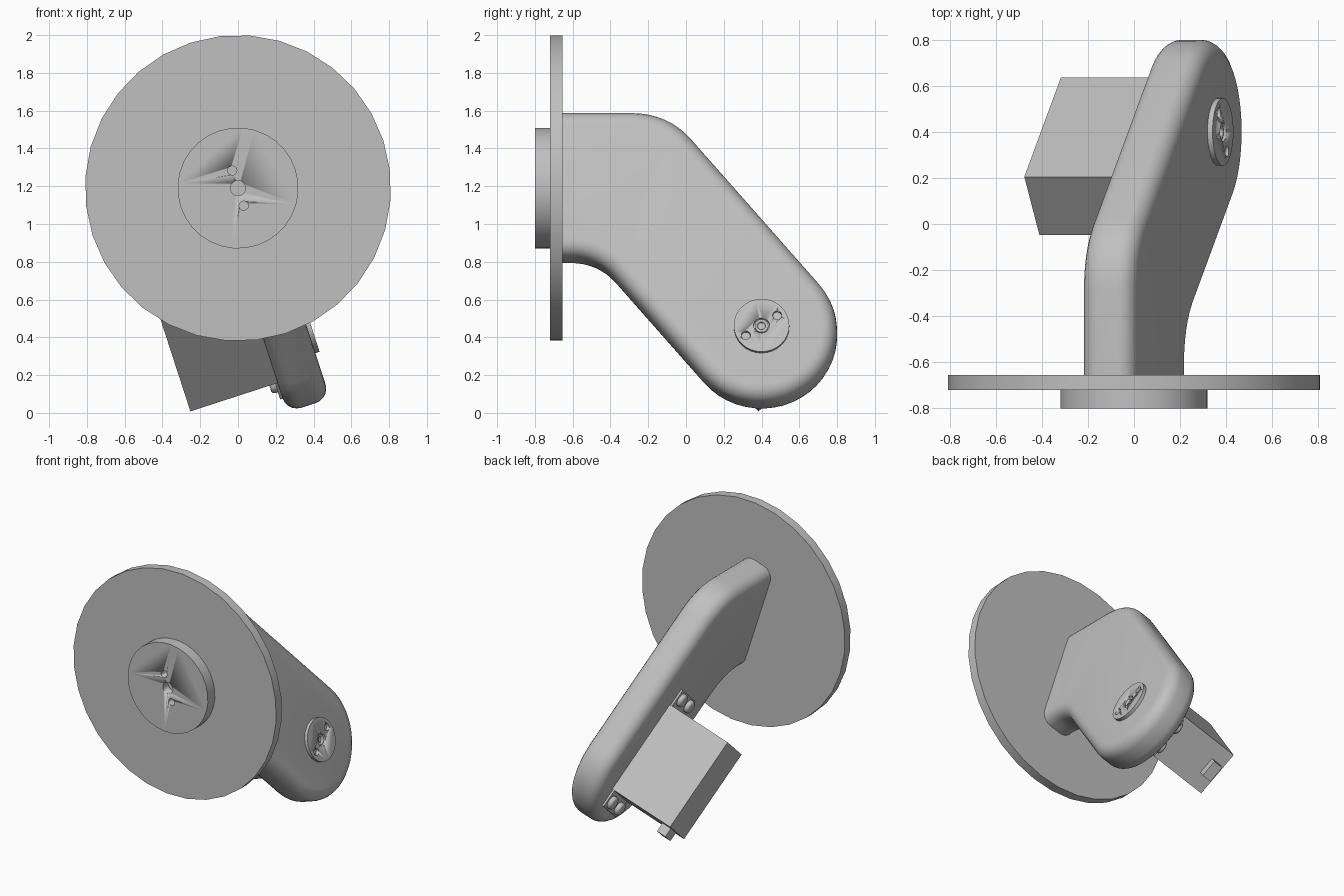
import bpy, bmesh, math
from mathutils import Matrix, Vector

cube = bpy.data.objects.get("Cube")
if cube:
    bpy.data.objects.remove(cube, do_unlink=True)

grey = bpy.data.materials.new("light_grey")
grey.use_nodes = True
grey.diffuse_color = (0.527, 0.527, 0.527, 1)
grey.node_tree.nodes["Principled BSDF"].inputs["Base Color"].default_value = grey.diffuse_color

# Frames: the whole link leans about the y axis; the servo follows the slanted arm
LINK = Matrix.Translation((0, 0, 1.19)) @ Matrix.Rotation(math.radians(-18), 4, 'Y')
PIVOT = Vector((0.4, -0.81))
ELBOW = Vector((-0.28, 0))
SLANT = 50


def joint_frame(degrees):
    return LINK @ Matrix.Translation((0, *PIVOT)) @ Matrix.Rotation(math.radians(-degrees), 4, 'X')


SERVO = joint_frame(SLANT)
HORN = joint_frame(SLANT + 6)


def finish(name, bm, frame):
    bmesh.ops.recalc_face_normals(bm, faces=bm.faces)
    mesh = bpy.data.meshes.new(name)
    bm.to_mesh(mesh)
    bm.free()
    mesh.transform(frame)
    mesh.materials.append(grey)
    obj = bpy.data.objects.new(name, mesh)
    bpy.context.collection.objects.link(obj)
    activate(obj)
    bpy.ops.object.shade_smooth_by_angle(angle=math.radians(30))
    return obj


def activate(obj):
    bpy.ops.object.select_all(action='DESELECT')
    obj.select_set(True)
    bpy.context.view_layer.objects.active = obj


def cylinder(name, frame, axis, start, end, radius, offset=(0, 0, 0), sides=32, round_edge=0):
    """Cylinder running from start to end along the X or Y axis of a frame."""
    bm = bmesh.new()
    bmesh.ops.create_cone(bm, cap_ends=True, segments=sides, radius1=radius,
                          radius2=radius, depth=abs(end - start))
    if round_edge:
        rim = [e for e in bm.edges if abs(e.verts[0].co.z - e.verts[1].co.z) < 1e-5]
        bmesh.ops.bevel(bm, geom=rim, offset=round_edge, segments=3, profile=0.5, affect='EDGES')
    middle = (start + end) / 2
    if axis == 'X':
        turn, shift = Matrix.Rotation(math.pi / 2, 4, 'Y'), Vector((middle, 0, 0))
    else:
        turn, shift = Matrix.Rotation(math.pi / 2, 4, 'X'), Vector((0, middle, 0))
    return finish(name, bm, frame @ Matrix.Translation(shift + Vector(offset)) @ turn)


def box(name, frame, low, high):
    low, high = Vector(low), Vector(high)
    bm = bmesh.new()
    bmesh.ops.create_cube(bm, size=1)
    size = Matrix.Diagonal((*(high - low), 1))
    return finish(name, bm, frame @ Matrix.Translation((low + high) / 2) @ size)


def cut(target, cutter):
    activate(target)
    mod = target.modifiers.new("hole", 'BOOLEAN')
    mod.operation = 'DIFFERENCE'
    mod.solver = 'EXACT'
    mod.object = cutter
    bpy.ops.object.modifier_apply(modifier=mod.name)
    bpy.data.objects.remove(cutter, do_unlink=True)


def arc(centre, radius, a0, a1, steps):
    angles = [math.radians(a0 + (a1 - a0) * i / steps) for i in range(steps + 1)]
    return [centre + radius * Vector((math.cos(a), math.sin(a))) for a in angles]


# Cranked arm: side profile extruded across, long edges rounded
HALF, WIDE, ROOT = 0.12, 0.4, -0.665
inner = 0.3
inner_centre = Vector((ELBOW.x - (WIDE + inner) * math.tan(math.radians(SLANT / 2)), -WIDE - inner))
profile = [Vector((ROOT, -WIDE)), Vector((ROOT, WIDE))]
profile += arc(ELBOW, WIDE, 90, 90 - SLANT, 8)
profile += arc(PIVOT, WIDE, 90 - SLANT, -90 - SLANT, 24)
profile += arc(inner_centre, inner, 90 - SLANT, 90, 8)
bm = bmesh.new()
face = bm.faces.new([bm.verts.new((-HALF, p.x, p.y)) for p in profile])
side = bmesh.ops.extrude_face_region(bm, geom=[face])["geom"]
bmesh.ops.translate(bm, vec=(2 * HALF, 0, 0), verts=[v for v in side if isinstance(v, bmesh.types.BMVert)])
bmesh.ops.recalc_face_normals(bm, faces=bm.faces)
rims = [e for e in bm.edges
        if abs(e.verts[0].co.x - e.verts[1].co.x) < 1e-5
        and max(v.co.y for v in e.verts) > ROOT + 1e-4]
bmesh.ops.bevel(bm, geom=rims, offset=0.08, segments=5, profile=0.5, affect='EDGES')
finish("arm", bm, LINK)

# Round mounting plate and its hub with three holes
cylinder("mounting_disc", LINK, 'Y', -0.72, -0.655, 0.81)
hub = cylinder("hub", LINK, 'Y', -0.80, -0.715, 0.32)
for height, radius in ((0, 0.04), (0.098, 0.024), (-0.098, 0.024)):
    cut(hub, cylinder("hole_cutter", LINK, 'Y', -0.85, -0.74, radius, (0, 0, height), 24))

# Output horn on the outer side of the arm, with a recessed centre screw
horn = cylinder("servo_horn", HORN, 'X', 0.11, 0.143, 0.147)
for height, radius in ((0, 0.042), (0.1, 0.024), (-0.1, 0.024)):
    cut(horn, cylinder("hole_cutter", HORN, 'X', 0.122, 0.2, radius, (0, 0, height), 24))
screw = cylinder("horn_screw", HORN, 'X', 0.115, 0.134, 0.036, sides=24)
cut(screw, cylinder("hole_cutter", HORN, 'X', 0.122, 0.2, 0.021, sides=16))

# Servo body, mounting flange and cable outlet on the inner side
MID, LONG, SHORT, BACK = -0.165, 0.335, 0.165, -0.605
box("servo_body", SERVO, (BACK, MID - LONG, -SHORT), (-0.1, MID + LONG, SHORT))
box("servo_flange", SERVO, (-0.133, MID - 0.46, -0.15), (-0.1, MID + 0.46, 0.15))
box("cable_outlet", SERVO, (BACK + 0.03, MID + LONG - 0.01, -0.06),
    (BACK + 0.1, MID + LONG + 0.065, 0.06))

# Four flange screws
for end, end_name in ((-1, "upper"), (1, "lower")):
    for flank, flank_name in ((-1, "front"), (1, "back")):
        cylinder(f"{end_name}_{flank_name}_flange_screw", SERVO, 'X', -0.165, -0.115, 0.046,
                 (0, MID + end * 0.405, flank * 0.083), 20, 0.016)
